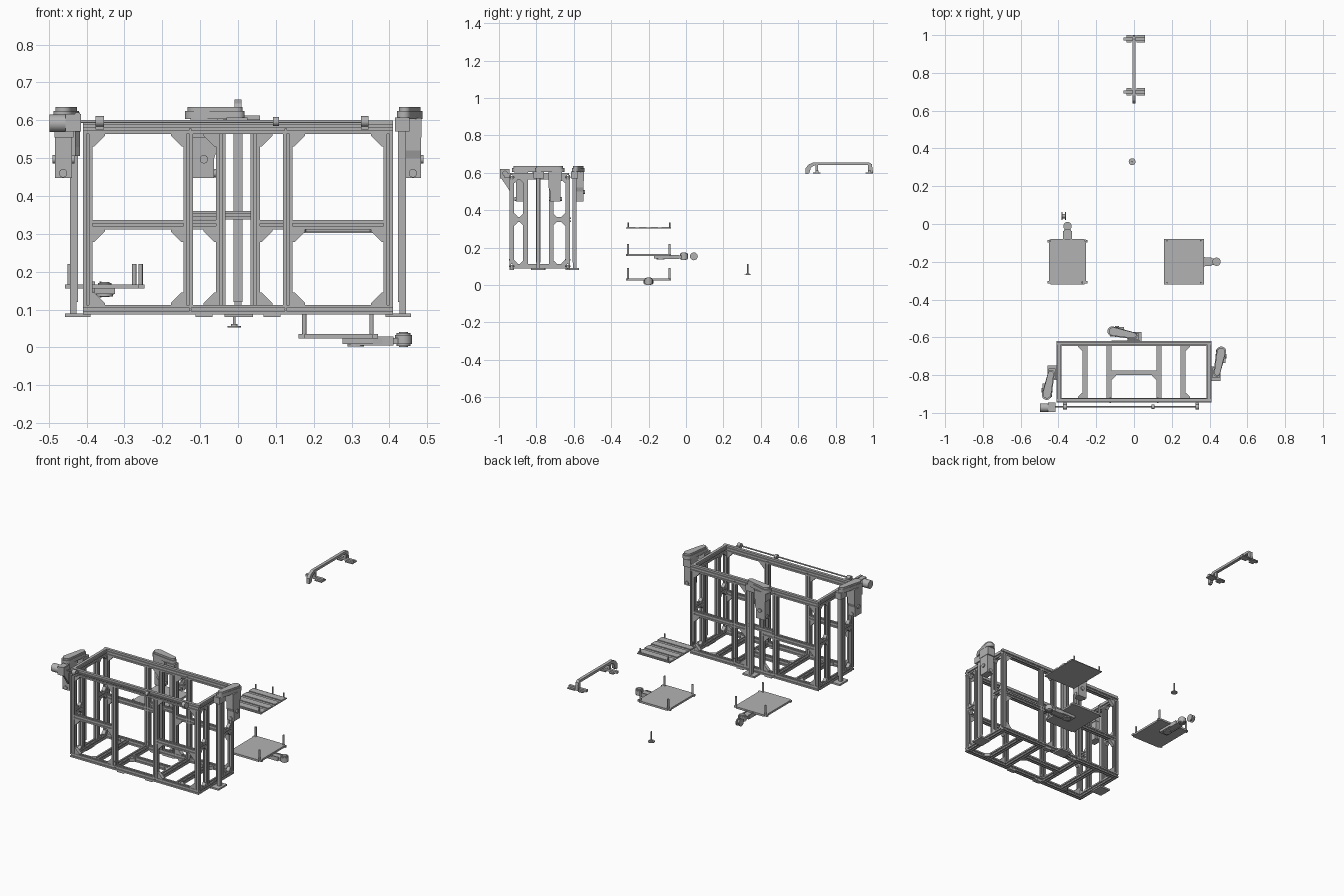
import bpy, bmesh, math
from mathutils import Vector, Matrix

if "Cube" in bpy.data.objects:
    bpy.data.objects.remove(bpy.data.objects["Cube"])

I4 = Matrix.Identity(4)
GREY = bpy.data.materials.new("dark_grey")
GREY.diffuse_color = (0.45, 0.45, 0.45, 1)
GREY.use_nodes = True
GREY.node_tree.nodes["Principled BSDF"].inputs["Base Color"].default_value = GREY.diffuse_color


def prism(name, pts, axis, lo, hi, mat=I4):
    """Extrude a 2D outline along an axis (x: pts are y,z; y: x,z; z: x,y)."""
    def put(p, t):
        a, b = p
        return {'x': (t, a, b), 'y': (a, t, b), 'z': (a, b, t)}[axis]
    n = len(pts)
    v = [mat @ Vector(put(p, lo)) for p in pts] + [mat @ Vector(put(p, hi)) for p in pts]
    f = [tuple(range(n))[::-1], tuple(range(n, 2 * n))]
    f += [(i, (i + 1) % n, (i + 1) % n + n, i + n) for i in range(n)]
    me = bpy.data.meshes.new(name)
    me.from_pydata(v, [], f)
    bm = bmesh.new()
    bm.from_mesh(me)
    bmesh.ops.recalc_face_normals(bm, faces=bm.faces)
    bm.to_mesh(me)
    bm.free()
    me.materials.append(GREY)
    ob = bpy.data.objects.new(name, me)
    bpy.context.collection.objects.link(ob)
    return ob


def box(name, x0, x1, y0, y1, z0, z1, mat=I4):
    return prism(name, [(x0, y0), (x1, y0), (x1, y1), (x0, y1)], 'z', z0, z1, mat)


def smooth(ob):
    bpy.ops.object.select_all(action='DESELECT')
    ob.select_set(True)
    bpy.context.view_layer.objects.active = ob
    bpy.ops.object.shade_smooth_by_angle()


def cyl(name, c, r, axis, lo, hi, mat=I4, n=24):
    pts = [(c[0] + r * math.cos(2 * math.pi * i / n), c[1] + r * math.sin(2 * math.pi * i / n)) for i in range(n)]
    smooth(prism(name, pts, axis, lo, hi, mat))


def beam(name, axis, c, lo, hi, w=0.025):
    """Slotted aluminium profile."""
    q = [(-.5, -.5), (-.15, -.5), (-.15, -.28), (.15, -.28), (.15, -.5)]
    pts = []
    for k in range(4):
        for a, b in q:
            for _ in range(k):
                a, b = -b, a
            pts.append((c[0] + a * w, c[1] + b * w))
    prism(name, pts, axis, lo, hi)


def gusset(axis, corner, da, db, lo, hi, s=0.033):
    a, b = corner
    prism("corner_gusset", [(a, b), (a + da * s, b), (a + da * s, b + db * s * .15),
                            (a + da * s * .15, b + db * s), (a, b + db * s)], axis, lo, hi)


XC, YF, YB = 0.397, -0.9325, -0.6325
ZB, ZT, H = 0.10, 0.5765, 0.0125

# outer frame
for y in (YF, YB):
    beam("long_bottom_beam", 'x', (y, ZB), -0.41, 0.41)
    beam("long_top_beam", 'x', (y, ZT), -0.41, 0.41)
    box("top_guide_rail", -0.41, 0.41, y - .008, y + .008, 0.589, 0.60)
for s in (-1, 1):
    for y in (YF, YB):
        beam("corner_post", 'z', (s * XC, y), ZB + H, ZT - H)
    for z in (ZB, ZT):
        beam("side_beam", 'y', (s * XC, z), YF + H, YB - H)
    box("side_guide_rail", s * XC - .008, s * XC + .008, YF, YB, 0.589, 0.60)

    # side panels with posts around the lift column
    for y, y2, d in ((-0.858, YF, 1), (-0.72, YB, -1)):
        beam("side_inner_post", 'z', (s * XC, y), ZB + H, ZT - H)
        a, b = sorted((y, y2))
        beam("side_short_rail", 'y', (s * XC, 0.35), a + H, b - H)
        for z, dz in ((ZB + H, 1), (0.35 - H, -1), (0.35 + H, 1), (ZT - H, -1)):
            gusset('x', (y2 + d * H, z), d, dz, s * XC - .01, s * XC + .01, .02)
            gusset('x', (y - d * H, z), -d, dz, s * XC - .01, s * XC + .01, .016)

    # front and back panels
    for y, xp in ((YF, 0.132), (YB, 0.045)):
        beam("panel_post", 'z', (s * xp, y), ZB + H, ZT - H)
        a, b = sorted((s * xp, s * XC))
        beam("panel_mid_rail", 'x', (y, 0.324), a + H, b - H)
        for z, dz in ((ZB + H, 1), (0.324 - H, -1), (ZT - H, -1)):
            gusset('y', (s * (XC - H), z), -s, dz, y - .01, y + .01)
            gusset('y', (s * (xp + H), z), s, dz, y - .01, y + .01)
    beam("back_outer_post", 'z', (s * 0.132, YB), ZB + H, ZT - H)

    # bottom cross beams front to back (the top stays open)
    for x in (0.132, 0.26):
        beam("cross_beam", 'y', (s * x, ZB), YF + H, YB - H)
    for y, d in ((YF + H, 1), (YB - H, -1)):
        gusset('z', (s * (0.26 + H), y), s, d, ZB - .01, ZB + .01, .025)
    gusset('z', (s * (0.132 - H), -0.80), -s, -1, ZB - .01, ZB + .01, .025)
    for y in (YF, YB):
        box("foot_pad", s * .09 - .022, s * .09 + .022, y - .012, y + .012, 0.081, 0.0875)
        for z in (.10, .135, .575):
            cyl("bolt_head", (s * .126, z), .004, 'y', y - .014, y + .014, n=10)
beam("centre_cross_beam", 'x', (-0.7875, ZB), -0.12, 0.12)
beam("back_centre_rail", 'x', (YB + .006, 0.349), -0.12, 0.0325, .022)


# three lift columns, each with a belt cover and hanging gear motor
def lift(px, py, ang):
    M = Matrix.Translation((px, py, 0)) @ Matrix.Rotation(ang, 4, 'Z')
    box("lift_column", -.009, .009, -.009, .009, .085, .60, M)
    box("lift_rail_strip", -.012, .012, -.013, -.007, .12, .57, M)
    box("lift_foot_plate", -.035, .04, -.045, .022, .08, .09, M)
    box("lift_top_bracket", -.03, .025, -.02, .018, .57, .607, M)
    # belt cover: rounded link shape between column and motor
    p, q = Vector((0, .003)), Vector((-.115, .027))
    t = math.atan2(q.y - p.y, q.x - p.x)
    pts = []
    for c, r, start in ((q, .026, -90), (p, .018, 90)):
        for i in range(9):
            a = t + math.radians(start + 22.5 * i)
            pts.append((c.x + r * math.cos(a), c.y + r * math.sin(a)))
    smooth(prism("belt_cover", pts, 'z', .603, .625, M))
    smooth(prism("belt_cover_lid", [(x * .92 - .004, y * .85 + .003) for x, y in pts], 'z', .625, .635, M))
    # gear motor
    M = M @ Matrix.Translation((-.090, .024, 0))
    box("gearbox_block", -.036, .036, -.024, .026, .555, .606, M)
    prism("motor_body", [(-.030, .56), (-.030, .447), (.027, .447), (.027, .50), (.034, .52), (.034, .56)],
          'y', -.02, .024, M)
    cyl("worm_boss", (.0, .497), .011, 'y', -.027, .031, M)
    cyl("side_boss", (.003, .46), .011, 'x', -.036, .032, M)


lift(0, -0.595, 0)
lift(0.435, -0.79, -math.pi / 2)
lift(-0.435, -0.79, math.pi / 2)

# front drive shaft with bearings and drive motor
cyl("drive_shaft", (-0.968, 0.597), .004, 'x', -0.42, 0.335, n=16)
for x, w, r in ((-.365, .011, .014), (.10, .008, .012), (.335, .010, .014)):
    cyl("shaft_bearing", (-0.968, 0.597), r, 'x', x - w, x + w)
    if w > .009:
        box("bearing_bracket", x - w, x + w, -.972, -.944, .575, .60)
box("drive_gearbox", -.455, -.415, -.995, -.945, .57, .617)
cyl("drive_motor", (-.972, .592), .023, 'x', -.498, -.455)
prism("drive_bracket", [(-.995, .62), (-.945, .62), (-.945, .505), (-.96, .53), (-.995, .58)], 'x', -.43, -.417)


# notched bed plates
def plate(name, cx, cy, z0, z1, pins, ztop):
    a, b, n = .105, .12, .006
    pts = [(a - n, b - .018), (a, b - .018), (a, b - .006), (a - .015, b - .006), (a - .015, b)]
    pts += [(-x, y) for x, y in pts[::-1]]
    pts += [(x, -y) for x, y in pts[::-1]]
    prism(name, [(cx + x, cy + y) for x, y in pts], 'z', z0, z1)
    for x, y in pins:
        cyl("standoff_pin", (cx + x, cy + y), .0055, 'z', z1, ztop, n=16)


def arm(name, T, zc):
    """Carrier arm running from under a plate along local +x to an eye."""
    prism(name, [(-.08, -.027), (.0, -.027), (.07, -.016), (.07, .016), (.0, .027), (-.08, .027)],
          'z', zc - .012, zc + .004, T)
    for k in (-1, 1):
        box("arm_side_rib", -.04, .055, k * .02 - .003, k * .02 + .003, zc - .015, zc + .008, T)
    for r, h in ((.022, .012), (.018, .017), (.012, .020)):
        cyl("arm_eye", (.081, 0), r, 'z', zc - h, zc + h, T)
    cyl("arm_pivot", (-.045, 0), .022, 'z', zc - .018, zc, T)


corners = [(x, y) for x in (-.09, .088) for y in (-.11, .112)]
plate("left_bed_plate", -.352, -.2, .155, .166, [(-.093, .112), (.078, -.11), (.095, .112)], .22)
arm("left_carrier_arm", Matrix.Translation((-.352, -.092, 0)) @ Matrix.Rotation(math.pi / 2, 4, 'Z'), .153)
plate("right_bed_plate", .265, -.2, .024, .035, corners, .09)
arm("right_carrier_arm", Matrix.Translation((.356, -.2, 0)), .0205)

# small loose coupling with a narrow waist
for x0, x1, r in ((-.384, -.378, .021), (-.378, -.366, .012), (-.366, -.360, .021)):
    cyl("waisted_coupling", (.042, .153), r, 'x', x0, x1, n=16)

# ribbed top plate
box("ribbed_plate_base", .16, .37, -.32, -.08, .302, .306)
for i in range(4):
    y = -.29 + .06 * i
    box("plate_rib", .16, .37, y - .02, y + .02, .306, .311)
for x, y in corners:
    cyl("standoff_pin", (.265 + x, -.2 + y), .004, 'z', .306, .335, n=16)

# loose levelling foot
cyl("levelling_foot_disc", (-.01, .33), .018, 'z', .052, .057)
cyl("levelling_foot_collar", (-.01, .33), .009, 'z', .057, .062)
cyl("levelling_foot_stem", (-.01, .33), .0035, 'z', .06, .112, n=12)

# arched carry bar with cross feet
prism("arched_bar", [(.638, .592), (.638, .622), (.655, .644), (.68, .655), (.98, .655), (.994, .645), (1.0, .60),
                     (.987, .60), (.982, .641), (.69, .641), (.668, .628), (.66, .60), (.65, .592)], 'x', -.009, .009)
for y in (.70, .98):
    box("bar_cross_foot", -.055, .058, y - .008, y + .008, .60, .612)
    for x0, x1 in ((-.04, -.012), (.012, .058)):
        box("bar_foot_pad", x0, x1, y - .02, y + .02, .596, .602)
    box("bar_foot_post", -.007, .007, y - .007, y + .007, .598, .642)
